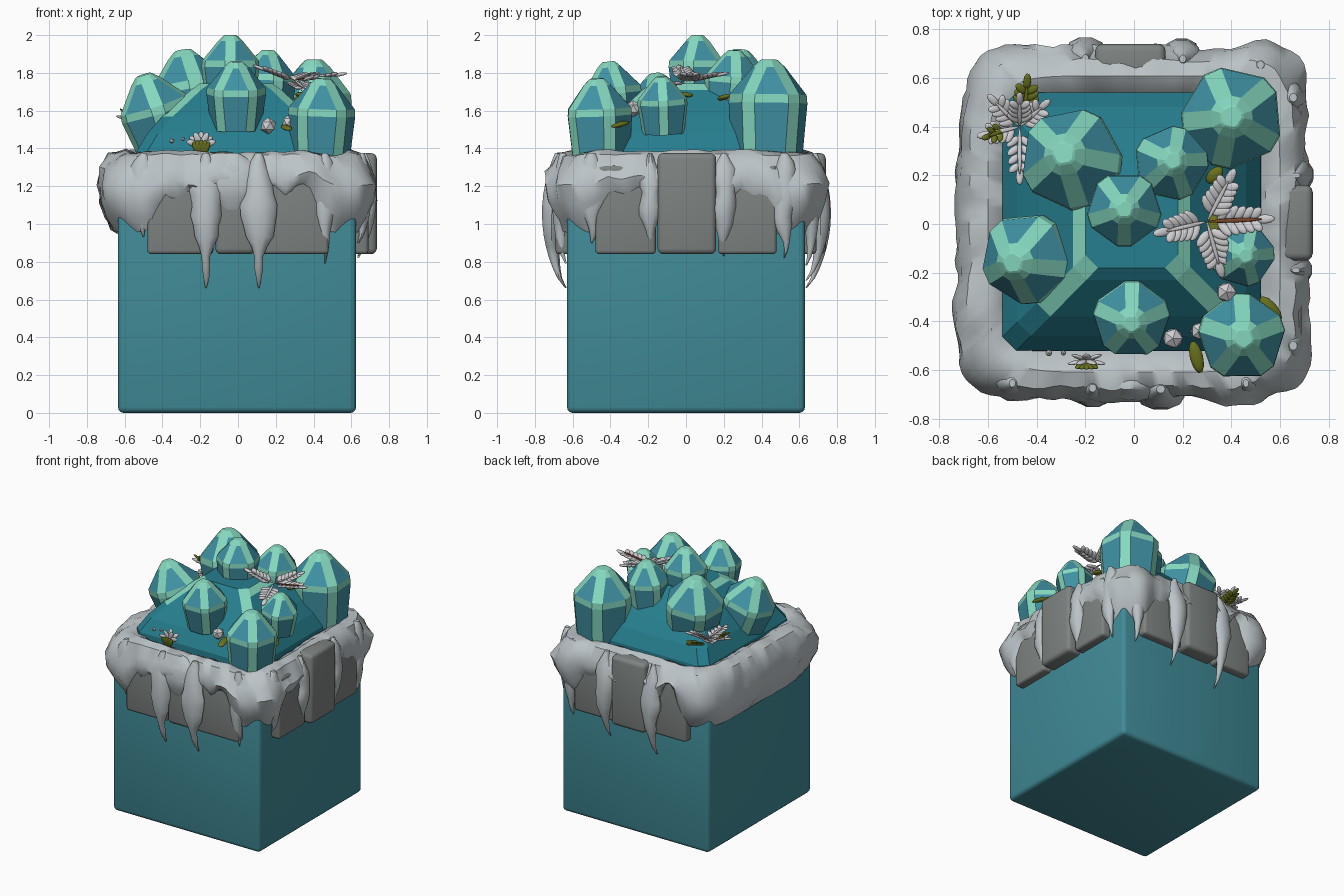
import bpy, bmesh, math, random
from mathutils import Matrix, Vector, noise

if "Cube" in bpy.data.objects:
    bpy.data.objects.remove(bpy.data.objects["Cube"])

random.seed(4)
PI = math.pi


def mat(name, r, g, b):
    m = bpy.data.materials.new(name)
    lin = [((c / 255 + 0.055) / 1.055) ** 2.4 for c in (r, g, b)]
    m.diffuse_color = (*lin, 1)
    m.use_nodes = True
    m.node_tree.nodes["Principled BSDF"].inputs["Base Color"].default_value = m.diffuse_color
    return m


BOX = mat("box teal", 64, 139, 151)
DOME = mat("deep teal", 38, 126, 143)
CRYSTAL = mat("crystal teal", 64, 146, 164)
MINT = mat("mint edge", 134, 217, 192)
SNOW = mat("snow", 188, 196, 199)
STONE = mat("stone grey", 126, 132, 130)
LEAF = mat("frosted leaf", 208, 208, 212)
OLIVE = mat("olive leaf", 108, 116, 30)
BROWN = mat("brown stem", 122, 70, 42)


def finish(bm, name, mats, angle=0):
    bmesh.ops.recalc_face_normals(bm, faces=bm.faces[:])
    me = bpy.data.meshes.new(name)
    bm.to_mesh(me)
    bm.free()
    for m in mats:
        me.materials.append(m)
    if angle:
        for p in me.polygons:
            p.use_smooth = True
        me.set_sharp_from_angle(angle=math.radians(angle))
    ob = bpy.data.objects.new(name, me)
    bpy.context.collection.objects.link(ob)
    return ob


def box(name, lo, hi, material, bevel, rot=0):
    bm = bmesh.new()
    lo, hi = Vector(lo), Vector(hi)
    size = hi - lo
    bmesh.ops.create_cube(bm, size=1, matrix=Matrix.Translation((lo + hi) / 2) @ Matrix.Diagonal((*size, 1)))
    bmesh.ops.bevel(bm, geom=bm.edges[:], offset=bevel, segments=3, affect='EDGES', profile=0.5)
    bm.transform(Matrix.Rotation(rot, 4, 'Z'))
    return finish(bm, name, [material], 35)


def loft(bm, rings, closed=True):
    """Bridge rings of points; returns faces as (ring, side, face)."""
    vs = [[bm.verts.new(p) for p in r] for r in rings]
    n, out = len(rings[0]), []
    for i in range(len(vs) - 1):
        for j in range(n):
            k = (j + 1) % n
            out.append((i, j, bm.faces.new((vs[i][j], vs[i][k], vs[i + 1][k], vs[i + 1][j]))))
    if closed:
        bm.faces.new(vs[0][::-1])
        out.append((len(vs) - 1, 0, bm.faces.new(vs[-1])))
    return out


def faceted(name, n, rings, gap, mats, rule, matrix, spin=0):
    """n wide sides with narrow edge strips; rings are (apothem, z)."""
    bm = bmesh.new()
    pts = []
    for r, z in rings:
        w = max(PI / n - gap / r, 0.3 * PI / n)
        R = r / math.cos(w)
        pts.append([(R * math.cos(a), R * math.sin(a), z)
                    for k in range(n) for a in (spin + k * 2 * PI / n - w, spin + k * 2 * PI / n + w)])
    for i, j, f in loft(bm, pts):
        f.material_index = int(rule(i, j))
    bm.transform(matrix)
    return finish(bm, name, mats)


# Box body
box("box_body", (-0.635, -0.63, 0), (0.625, 0.63, 1.2), BOX, 0.03)

# Faceted mound with pale corner strips
faceted("crystal_mound", 4,
        [(0.54, 1.1), (0.53, 1.38), (0.47, 1.48), (0.39, 1.57), (0.24, 1.71), (0.19, 1.745)],
        0.03, [DOME, MINT], lambda i, j: (i == 3 and j % 2) or (i == 4 and (j % 2 or j % 4 == 0)),
        Matrix.Translation((-0.01, 0.01, 0)))

# Crystals: base point, top point, radius
crystals = [
    ((-0.04, 0.06, 1.6), (-0.04, 0.06, 2.0), 0.15),
    ((-0.22, 0.24, 1.46), (-0.29, 0.29, 1.92), 0.205),
    ((0.14, 0.23, 1.45), (0.16, 0.26, 1.92), 0.15),
    ((0.41, 0.43, 1.2), (0.40, 0.44, 1.87), 0.205),
    ((-0.37, -0.12, 1.38), (-0.50, -0.16, 1.79), 0.185),
    ((-0.01, -0.37, 1.5), (-0.01, -0.41, 1.86), 0.155),
    ((0.43, -0.45, 1.25), (0.45, -0.47, 1.77), 0.175),
    ((0.43, -0.12, 1.48), (0.46, -0.13, 1.78), 0.13),
]
for c, (b, t, r) in enumerate(crystals):
    b, t = Vector(b), Vector(t)
    h = (t - b).length
    q = (t - b).to_track_quat('Z', 'Y').to_matrix().to_4x4()
    rings = [(r * 0.78, 0), (r * 0.93, h - r * 1.12), (r * 0.91, h - r * 0.90),
             (r * 0.42, h - r * 0.2), (r * 0.25, h - r * 0.03), (r * 0.2, h)]
    faceted(f"crystal_{c + 1}", 5, rings, r * 0.17, [CRYSTAL, MINT],
            lambda i, j: j % 2 or i in (1, 3, 4, 5), Matrix.Translation(b) @ q, spin=c * 0.5 - PI / 2)

# Stone blocks on front, right and back: angle, centre block extent, reach, top
for side, a, c0, c1, reach, top in (("front", 0, -0.12, 0.09, 0.70, 1.30),
                                    ("right", PI / 2, -0.15, 0.16, 0.735, 1.375),
                                    ("back", PI, -0.13, 0.16, 0.74, 1.375)):
    box(f"{side}_middle_stone", (c0, -reach, 0.84), (c1, -0.57, top), STONE, 0.03, a)
    box(f"{side}_left_stone", (-0.48, -0.69, 0.84), (c0 - 0.01, -0.58, 1.31), STONE, 0.02, a)
    box(f"{side}_right_stone", (c1 + 0.01, -0.69, 0.84), (0.48, -0.58, 1.31), STONE, 0.02, a)

# Snow collar: a lumpy rounded-square ring, thinner over the stones
profile = [(0.49, 1.27), (0.54, 1.355), (0.60, 1.385), (0.67, 1.365), (0.715, 1.29), (0.738, 1.2),
           (0.73, 1.11), (0.70, 1.03), (0.66, 0.96), (0.59, 1.02)]
bm = bmesh.new()
N = 160
rings = []
for k in range(N + 1):
    a = 2 * PI * (k % N) / N
    c, s = math.cos(a), math.sin(a)
    sc = (abs(c) ** 6 + abs(s) ** 6) ** (-1 / 6)
    u, v = c * sc, s * sc
    left = u < -0.8 and abs(v) < 0.95
    thin = 0 if left else max(0, min(1, (0.68 - min(abs(u), abs(v))) / 0.12))
    ring = []
    for r, z in profile:
        p = Vector((u * r, v * r, z))
        d = noise.noise(p * 4.5) * 0.03 + noise.noise(p * 12) * 0.02
        if r > 0.6:
            low = max(0, 1.3 - z)
            z += thin * low * (0.45 + 0.75 * noise.noise(Vector((u * 5, v * 5, 2))))
            r -= thin * (0.015 + 0.05 * low)
            r += d
        ring.append((u * r, v * r * 1.015, z + d * 0.6))
    rings.append(ring)
loft(bm, rings, closed=False)
bmesh.ops.remove_doubles(bm, verts=bm.verts[:], dist=0.0005)
finish(bm, "snow_collar", [SNOW], 40)

# Snow ridges ending in icicles: side angle, position, half width, bottom, reach
ridges = [(0, -0.17, 0.065, 0.66, 0.755), (0, 0.11, 0.07, 0.66, 0.765), (0, 0.46, 0.05, 0.79, 0.71),
          (0, -0.03, 0.14, 1.0, 0.735), (0, -0.50, 0.06, 0.93, 0.71),
          (PI / 2, -0.19, 0.055, 0.84, 0.735), (PI / 2, 0.2, 0.055, 0.83, 0.74),
          (PI / 2, 0.52, 0.06, 0.82, 0.71), (PI / 2, -0.5, 0.07, 0.9, 0.71),
          (PI, -0.2, 0.06, 0.70, 0.765), (PI, 0.2, 0.06, 0.66, 0.77), (PI, -0.52, 0.06, 0.78, 0.71)]
for n, (a, t, w, zb, reach) in enumerate(ridges):
    bm = bmesh.new()
    steps, rr = 13, []
    for i in range(steps + 1):
        f = i / steps
        z = 1.375 + (zb - 1.375) * f
        cap = min(1, 0.3 + f * 6)
        wid = w * (0.8 + 0.4 * math.sin(PI * min(1, f * 1.3))) * min(1, (1 - f) * 2.2 + 0.06) * cap
        wid *= 1 + 0.5 * noise.noise(Vector((n * 3.1, f * 6, 0)))
        off = 0.64 + (reach - 0.64) * math.sin(PI * min(1, 0.1 + 0.9 * f)) ** 0.7
        dep = 0.09 * min(1, (1 - f) * 1.8 + 0.08) * cap
        x = t + 0.02 * noise.noise(Vector((n, f * 4, 5)))
        rr.append([(x + wid * math.cos(b * PI / 5), -off + dep * 0.6 + dep * 0.6 * math.sin(b * PI / 5), z)
                   for b in range(10)])
    loft(bm, rr)
    bm.transform(Matrix.Rotation(a, 4, 'Z'))
    finish(bm, f"snow_ridge_{n + 1}", [SNOW], 40)


def leaf(bm, base, direction, length, width, up=Vector((0, 0, 1))):
    d = Vector(direction).normalized()
    side = up.cross(d).normalized()
    nrm = d.cross(side)
    m = Matrix((d, side, nrm)).transposed().to_4x4()
    m = Matrix.Translation(Vector(base) + d * length / 2) @ m @ Matrix.Diagonal((length / 2, width / 2, width / 4, 1))
    bmesh.ops.create_icosphere(bm, subdivisions=2, radius=1, matrix=m)


def frond(name, start, end, material, pairs=5, size=0.085):
    """Central stem with paired leaflets and a tip leaf."""
    bm = bmesh.new()
    s, e = Vector(start), Vector(end)
    d = (e - s).normalized()
    side = Vector((0, 0, 1)).cross(d).normalized()
    for i in range(pairs):
        p = s.lerp(e, 0.2 + 0.75 * i / pairs)
        for sg in (-1, 1):
            leaf(bm, p, d * 0.8 + side * sg + Vector((0, 0, 0.25)), size * (1 - 0.06 * i), size * 0.45)
    leaf(bm, s.lerp(e, 0.85), d, size, size * 0.45)
    finish(bm, name, [material], 60)
    bm = bmesh.new()
    leaf(bm, s + Vector((0, 0, 0.012)), d, (e - s).length, 0.018)
    finish(bm, name + "_stem", [BROWN if end[0] > 0.5 else material], 60)


# Frosted sprays and olive sprigs
hub = (0.30, 0.01, 1.75)
for i, tip in enumerate([(0.53, 0.02, 1.79), (0.39, 0.18, 1.79), (0.13, -0.03, 1.82), (0.35, -0.17, 1.71)]):
    frond(f"right_frond_{i + 1}", hub, tip, LEAF)
hub = (-0.47, 0.40, 1.53)
for i, tip in enumerate([(-0.57, 0.50, 1.57), (-0.60, 0.37, 1.56), (-0.47, 0.20, 1.55), (-0.38, 0.48, 1.58),
                         (-0.47, 0.50, 1.60)]):
    frond(f"left_frond_{i + 1}", hub, tip, LEAF, 4, 0.07)
frond("back_olive_sprig", (-0.45, 0.43, 1.50), (-0.44, 0.57, 1.55), OLIVE, 4, 0.075)
frond("left_olive_sprig", (-0.5, 0.40, 1.51), (-0.60, 0.36, 1.59), OLIVE, 3, 0.055)

# Loose olive leaves
bm = bmesh.new()
for b, d, l in [((0.24, -0.48, 1.52), (0.25, -1, -0.15), 0.14), ((0.52, -0.30, 1.54), (0.7, -0.8, -0.2), 0.13),
                ((0.30, 0.17, 1.66), (0.6, 0.6, 0.2), 0.09), ((0.33, 0.04, 1.68), (0, -0.9, 0.1), 0.09)]:
    leaf(bm, b, d, l, 0.055)
finish(bm, "olive_leaves", [OLIVE], 60)

# Small front flower: olive cup and pale petals
bm = bmesh.new()
for i in range(5):
    leaf(bm, (-0.195, -0.57, 1.36), ((i - 2) * 0.28, -0.3, 1), 0.09, 0.04, Vector((0, 1, 0)))
finish(bm, "flower_cup", [OLIVE], 60)
bm = bmesh.new()
for i in range(7):
    a = PI * (i - 3) / 7
    leaf(bm, (-0.195, -0.56, 1.41), (math.sin(a), -0.2 + 0.5 * (i % 2), math.cos(a) * 0.8 + 0.2), 0.085, 0.036, Vector((0, 1, 0.1)))
finish(bm, "flower_petals", [LEAF], 60)

# Pale pebbles
bm = bmesh.new()
for x, y, z, r in [(0.38, -0.28, 1.61, 0.045), (0.27, -0.44, 1.54, 0.04), (0.16, -0.47, 1.52, 0.045),
                   (-0.35, -0.53, 1.44, 0.015), (-0.29, -0.53, 1.45, 0.012)]:
    bmesh.ops.create_icosphere(bm, subdivisions=1, radius=r, matrix=Matrix.Translation((x, y, z)))
finish(bm, "pale_pebbles", [LEAF])
